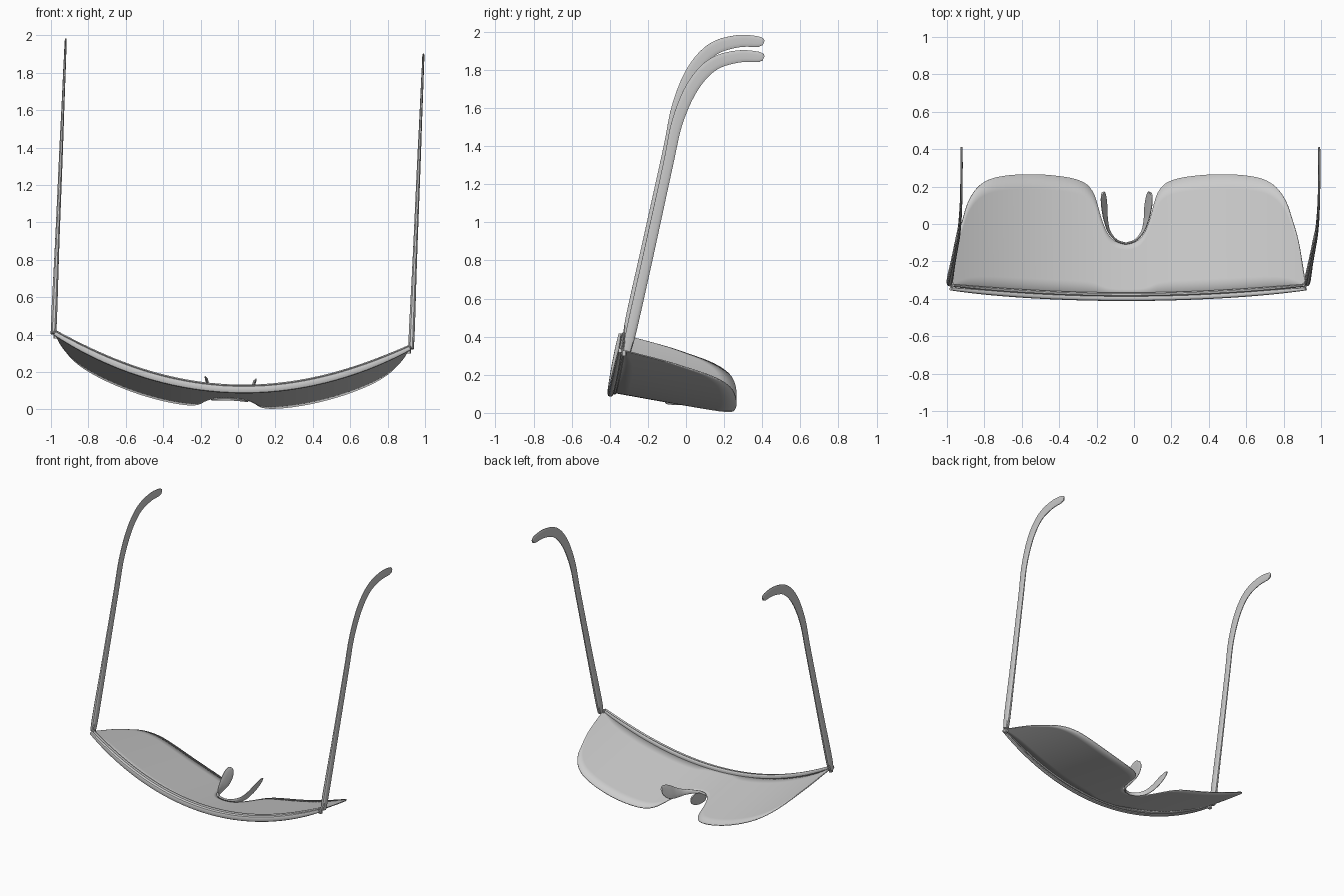
import bpy, bmesh, math
from mathutils import Vector, Matrix

if "Cube" in bpy.data.objects:
    bpy.data.objects.remove(bpy.data.objects["Cube"])

grey = bpy.data.materials.new("plain grey")
grey.use_nodes = True
grey.diffuse_color = (0.6, 0.6, 0.6, 1)
grey.node_tree.nodes["Principled BSDF"].inputs["Base Color"].default_value = (0.6, 0.6, 0.6, 1)

# The glasses rest on the lens, rolled slightly to one side
ROLL = Matrix.Translation((-0.046, 0, 0)) @ Matrix.Rotation(math.radians(2.4), 4, 'Y')
HALF = 0.95


def finish(name, bm, angle=35):
    bmesh.ops.recalc_face_normals(bm, faces=bm.faces)
    bm.transform(ROLL)
    mesh = bpy.data.meshes.new(name)
    bm.to_mesh(mesh)
    bm.free()
    mesh.materials.append(grey)
    obj = bpy.data.objects.new(name, mesh)
    bpy.context.collection.objects.link(obj)
    bpy.ops.object.select_all(action='DESELECT')
    obj.select_set(True)
    bpy.context.view_layer.objects.active = obj
    bpy.ops.object.shade_smooth_by_angle(angle=math.radians(angle))
    return obj


def smooth(points, steps=5):
    """Catmull-Rom curve through the points, of any dimension."""
    p = [Vector(q) for q in points]
    p = [2 * p[0] - p[1]] + p + [2 * p[-1] - p[-2]]
    out = []
    for a, b, c, d in zip(p, p[1:], p[2:], p[3:]):
        for i in range(steps):
            t = i / steps
            out.append(0.5 * (2 * b + (c - a) * t + (2 * a - 5 * b + 4 * c - d) * t * t
                              + (3 * b - a - 3 * c + d) * t ** 3))
    return out + [p[-2]]


def sweep(name, path, sizes, up, sides=12, power=0.7):
    """Sweep a rounded section; sizes are half extents across and along up."""
    bm = bmesh.new()
    rings = []
    for i, p in enumerate(path):
        tangent = (path[min(i + 1, len(path) - 1)] - path[max(i - 1, 0)]).normalized()
        u = up(p) if callable(up) else Vector(up)
        u = (u - tangent * u.dot(tangent)).normalized()
        side = tangent.cross(u)
        ring = []
        for k in range(sides):
            t = math.tau * (k + 0.5) / sides
            c, s = math.cos(t), math.sin(t)
            ring.append(bm.verts.new(p + side * sizes[i][0] * math.copysign(abs(c) ** power, c)
                                     + u * sizes[i][1] * math.copysign(abs(s) ** power, s)))
        rings.append(ring)
    for r, q in zip(rings, rings[1:]):
        for k in range(sides):
            j = (k + 1) % sides
            bm.faces.new((r[k], r[j], q[j], q[k]))
    bm.faces.new(rings[0])
    bm.faces.new(rings[-1])
    return finish(name, bm)


def brow(x, dy=0, dz=0):
    """Point on the bowed upper edge of the lens."""
    f = (x / HALF) ** 2
    return Vector((x, -0.385 + 0.05 * f + dy, 0.11 + 0.26 * f + dz))


# Lens: strips running from the brow down to the outline with its nose notch
outline = smooth([(0, -.105), (.06, -.09), (.1, -.045), (.13, .03), (.155, .12), (.177, .175),
                  (.22, .22), (.3, .247), (.42, .262), (.52, .265), (.63, .26), (.73, .24),
                  (.8, .195), (.85, .12), (.88, .03), (.915, -.1), (.95, -.325)], 4)
bm = bmesh.new()
columns = []
for x, y in [(-q.x, q.y) for q in outline[:0:-1]] + [tuple(q) for q in outline]:
    top = brow(x)
    column = []
    for k in range(9):
        d = (y - top.y) * k / 8
        column.append(bm.verts.new(top + Vector((0, d, -0.18 * d))))
    columns.append(column)
for a, b in zip(columns, columns[1:]):
    for k in range(8):
        bm.faces.new((a[k], b[k], b[k + 1], a[k + 1]))
lens = finish("lens", bm)
shell = lens.modifiers.new("thickness", 'SOLIDIFY')
shell.thickness = 0.006
shell.offset = 0

# Brow bar along the front and the thin rim that holds the lens
xs = [HALF * i / 24 for i in range(-24, 25)]
taper = [1 - 0.45 * abs(x / HALF) ** 6 for x in xs]
sweep("brow_bar", [brow(x, -0.012, -0.002) for x in xs], [(0.015 * t, 0.021 * t) for t in taper], (0, 0, 1))
sweep("lens_rim", [brow(x, 0.008, 0.006) for x in xs], [(0.011 * t, 0.019 * t) for t in taper], (0, 0, 1))

# Arms: nearly straight, hooked backward at the ear
profile = smooth([(-.31, .365, .015, .022), (-.285, .48, .016, .028), (-.2, .86, .012, .028),
                  (-.095, 1.34, .010, .027), (-.045, 1.57, .008, .030), (.035, 1.755, .007, .034),
                  (.14, 1.87, .006, .035), (.27, 1.912, .006, .033), (.38, 1.91, .006, .028),
                  (.407, 1.902, .005, .014)])
for side, label in ((1, "left"), (-1, "right")):
    path = [Vector((side * 0.957, q[0], q[1])) for q in profile]
    # The section's wide direction lies in the plane of the arm's bend
    normal = Vector((1, 0, 0))
    sweep(label + "_arm", path, [(q[3], q[2]) for q in profile], normal)
    hinge = [Vector((side * 0.945, -0.325, z)) for z in (0.34, 0.36, 0.38)]
    sweep(label + "_hinge", hinge, [(0.014, 0.012)] * 3, (1, 0, 0), 8)

# Nose piece: one band round the notch, widening into a leaf-shaped pad each side
band = smooth([(0, -.105, .06, .012), (.05, -.088, .06, .014), (.09, -.04, .065, .022),
               (.107, .02, .08, .036), (.115, .08, .105, .048), (.122, .125, .13, .045),
               (.127, .155, .15, .03), (.128, .166, .158, .008)])
band = [Vector((-q[0], q[1], q[2], q[3])) for q in band[:0:-1]] + band
sweep("nose_piece", [q.to_3d() for q in band], [(0.006, q[3]) for q in band],
      lambda p: Vector((p.x * 3, 0, 1)), 12, 0.9)
